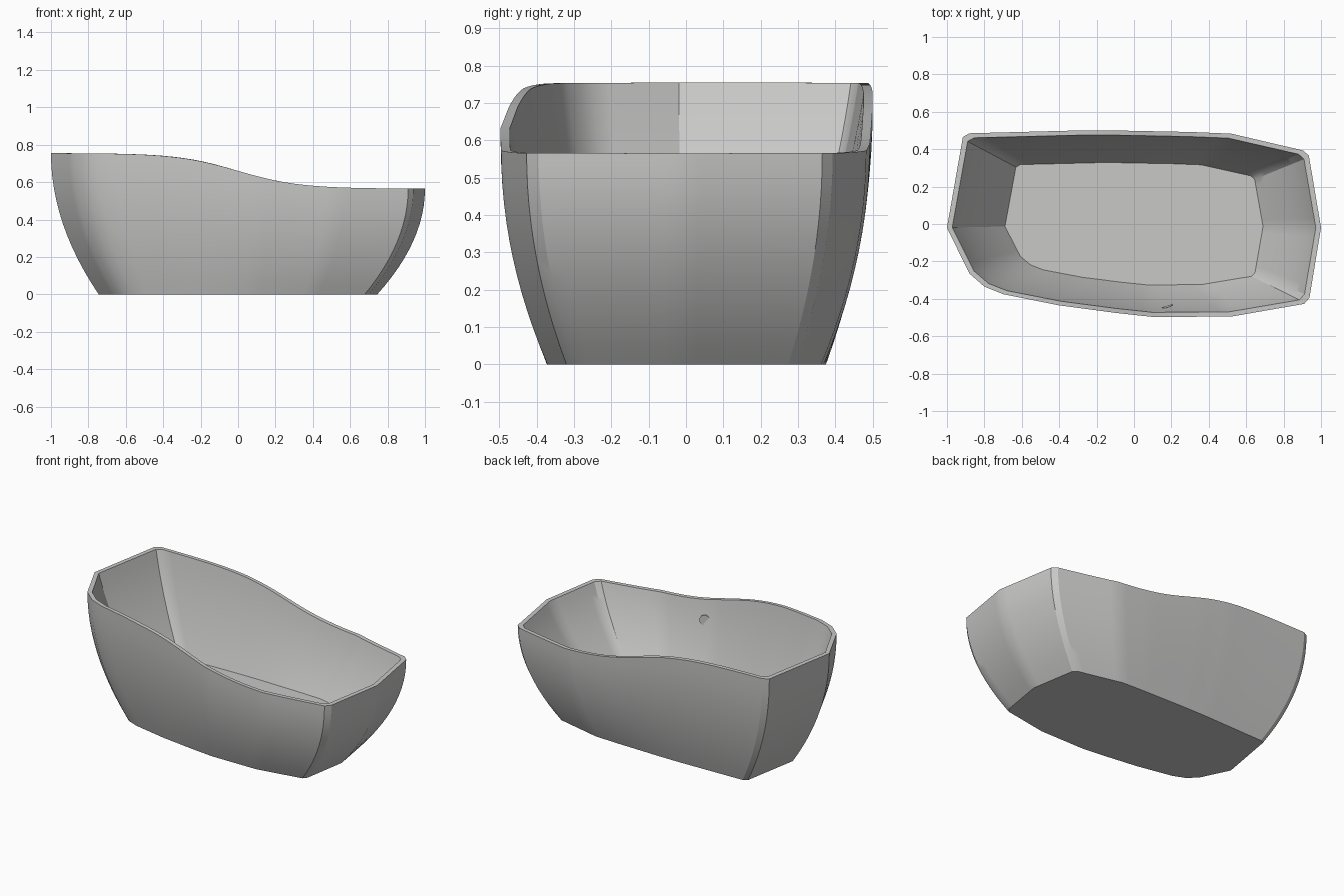
import bpy, bmesh, math
from mathutils import Vector

cube = bpy.data.objects.get("Cube")
if cube:
    bpy.data.objects.remove(cube, do_unlink=True)

grey = bpy.data.materials.new("light grey enamel")
grey.use_nodes = True
grey.diffuse_color = (0.58, 0.58, 0.575, 1)
grey.node_tree.nodes["Principled BSDF"].inputs["Base Color"].default_value = grey.diffuse_color

# Plan outline of the outer rim, walked once around
OUTLINE = [(-1, -.02), (-.915, .465), (-.88, .485), (-.3, .5), (-.1, .5), (.3, .492),
           (.52, .483), (.905, .393), (.935, .365), (1, -.02), (.938, -.395), (.91, -.427),
           (.52, -.495), (.1, -.497), (-.1, -.475), (-.4, -.435), (-.7, -.375),
           (-.8, -.335), (-.88, -.265)]


def resample(points, step):
    """Split long sides so the wavy rim stays smooth."""
    out = []
    for i, p in enumerate(points):
        a, b = Vector(p), Vector(points[(i + 1) % len(points)])
        n = max(1, math.ceil((b - a).length / step))
        out += [a.lerp(b, k / n) for k in range(n)]
    return out


def rim_height(x):
    """Tall backrest easing down to the low end."""
    return 0.66 - 0.095 * math.tanh(x / 0.33)


def finish(obj, angle=28):
    obj.data.materials.append(grey)
    bpy.ops.object.select_all(action='DESELECT')
    obj.select_set(True)
    bpy.context.view_layer.objects.active = obj
    bpy.ops.object.shade_smooth_by_angle(angle=math.radians(angle))


def loft_tub(name, floor_z=0.18, steps=12):
    plan = resample(OUTLINE, 0.06)
    bm = bmesh.new()
    rings = []

    def ring(low, high, s, t, base):
        sx = low[0] + (high[0] - low[0]) * s
        sy = low[1] + (high[1] - low[1]) * s
        rings.append([bm.verts.new((p.x * sx, p.y * sy, base + (rim_height(p.x) - base) * t))
                      for p in plan])

    # Bulging outer wall, bottom to rim
    for i in range(steps + 1):
        t = i / steps
        ring((.745, .75), (1, 1), 1 - (1 - t) ** 2, t, 0)
    # Straighter inner wall, rim to floor
    for i in range(steps, -1, -1):
        t = i / steps
        ring((.69, .655), (.972, .95), t * (1.4 - .4 * t), t, floor_z)
    for a, b in zip(rings, rings[1:]):
        for i in range(len(plan)):
            j = (i + 1) % len(plan)
            bm.faces.new((a[i], a[j], b[j], b[i]))
    # Underside and basin floor
    bm.faces.new(rings[0])
    bm.faces.new(rings[-1])
    bmesh.ops.recalc_face_normals(bm, faces=bm.faces[:])
    mesh = bpy.data.meshes.new(name)
    bm.to_mesh(mesh)
    bm.free()
    obj = bpy.data.objects.new(name, mesh)
    bpy.context.collection.objects.link(obj)
    finish(obj)


def disc(name, loc, radius, depth, rot=(0, 0, 0)):
    bpy.ops.mesh.primitive_cylinder_add(vertices=32, radius=radius, depth=depth,
                                        location=loc, rotation=rot)
    obj = bpy.context.object
    obj.name = name
    finish(obj)


loft_tub("bathtub_shell")
# Drain in the floor and overflow cover on the front inner wall
disc("drain_cover", (0, 0, .181), .032, .006)
disc("overflow_cover", (.175, -.443, .49), .034, .008, (math.radians(90), 0, math.radians(19)))
